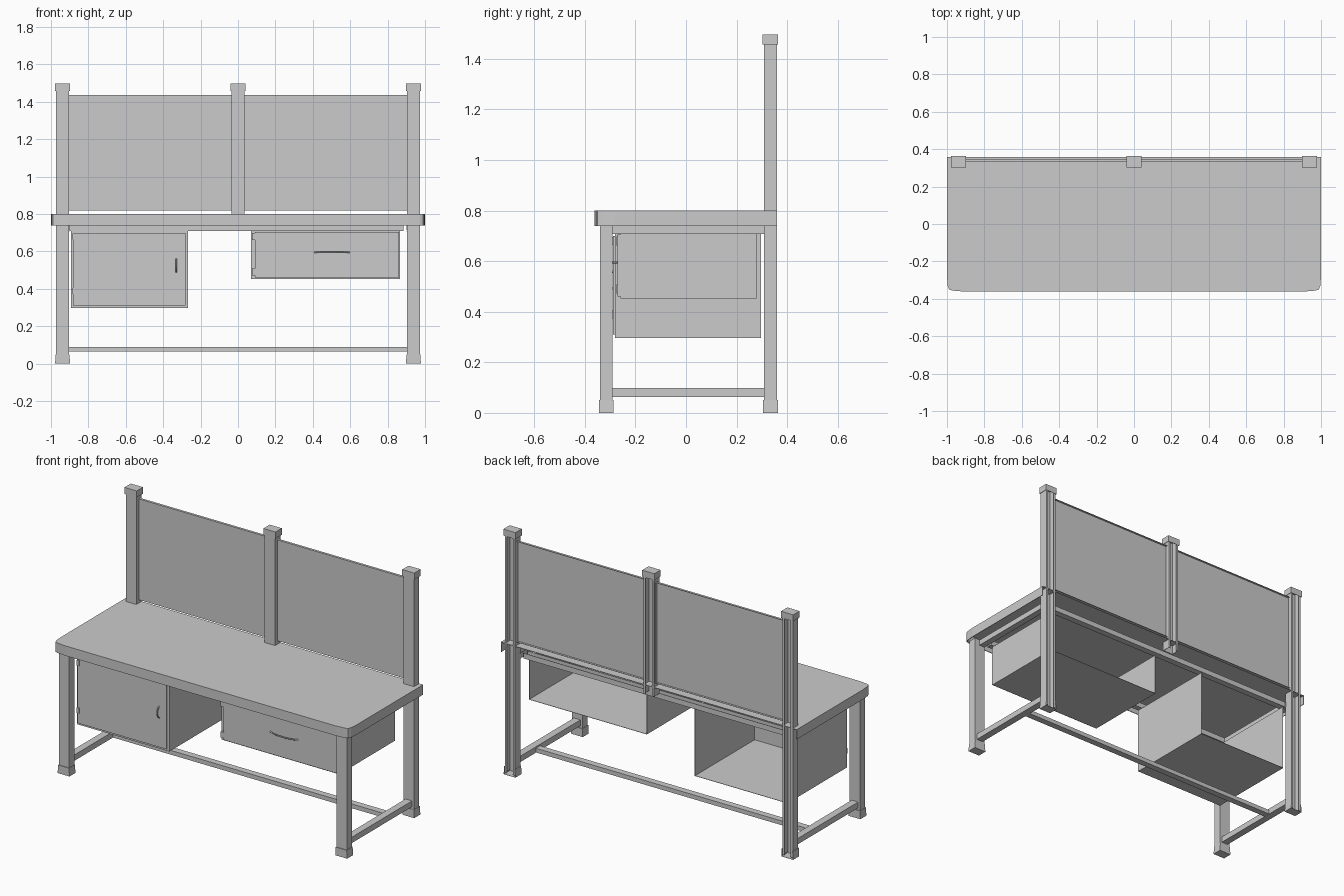
import bpy, bmesh, math
from mathutils import Vector

if "Cube" in bpy.data.objects:
    bpy.data.objects.remove(bpy.data.objects["Cube"])

SIDES = {"-x": (-1, 0, 0), "+x": (1, 0, 0), "-y": (0, -1, 0),
         "+y": (0, 1, 0), "-z": (0, 0, -1), "+z": (0, 0, 1)}


def make(name, bm, wall=0):
    me = bpy.data.meshes.new(name)
    bm.to_mesh(me)
    bm.free()
    ob = bpy.data.objects.new(name, me)
    bpy.context.collection.objects.link(ob)
    if wall:
        m = ob.modifiers.new("wall", "SOLIDIFY")
        m.thickness, m.offset = wall, -1
    return ob


def box(name, x, y, z, open_sides=(), wall=0.003):
    """Box from ranges; any open sides turn it into a folded sheet."""
    bm = bmesh.new()
    bmesh.ops.create_cube(bm, size=1)
    for v in bm.verts:
        v.co = [r[0] + (c + 0.5) * (r[1] - r[0]) for c, r in zip(v.co, (x, y, z))]
    bm.normal_update()
    gone = [f for f in bm.faces
            if any(f.normal.dot(Vector(SIDES[s])) > 0.9 for s in open_sides)]
    if gone:
        bmesh.ops.delete(bm, geom=gone, context="FACES")
    return make(name, bm, wall if gone else 0)


def channel(name, pts, z0, z1, wall=0.003, top=False):
    """Sheet following a plan profile, optionally closed on top."""
    bm = bmesh.new()
    lo = [bm.verts.new((px, py, z0)) for px, py in pts]
    hi = [bm.verts.new((px, py, z1)) for px, py in pts]
    for i in range(len(pts) - 1):
        bm.faces.new((lo[i], lo[i + 1], hi[i + 1], hi[i]))
    if top:
        bm.faces.new(hi)
    return make(name, bm, wall)


def post(name, cx, z0, z1):
    a, b, lip = cx - 0.035, cx + 0.035, 0.014
    channel(name, [(a + lip, 0.359), (a, 0.359), (a, 0.308),
                   (b, 0.308), (b, 0.359), (b - lip, 0.359)], z0, z1)


def handle(name, a, b, bow, radius=0.004):
    cu = bpy.data.curves.new(name, "CURVE")
    cu.dimensions = "3D"
    cu.bevel_depth, cu.bevel_resolution, cu.use_fill_caps = radius, 2, True
    sp = cu.splines.new("POLY")
    n = 10
    sp.points.add(n)
    for i in range(n + 1):
        p = Vector(a).lerp(Vector(b), i / n)
        p.y -= bow * math.sin(math.pi * i / n) ** 0.6 if 0 < i < n else 0
        sp.points[i].co = (*p, 1)
    ob = bpy.data.objects.new(name, cu)
    bpy.context.collection.objects.link(ob)


# Worktop: folded sheet, open at the back and below, eased front corners
corner = [(1, 0.359), (1, -0.28), (0.996, -0.33), (0.988, -0.35), (0.97, -0.356), (0.91, -0.361)]
channel("worktop", [(-x, y) for x, y in corner] + corner[::-1], 0.74, 0.80, 0.004, top=True)

# Legs, feet, posts and side rails
for s, side in ((-1, "left"), (1, "right")):
    cx = s * 0.938
    leg, foot = (cx - 0.035, cx + 0.035), (cx - 0.04, cx + 0.04)
    box(f"front_leg_{side}", leg, (-0.34, -0.29), (0.01, 0.745))
    post(f"back_post_{side}", cx, 0.01, 1.49)
    for where, y, gaps in (("front", (-0.344, -0.286), ()),
                           ("back", (0.304, 0.363), ("+z", "+y"))):
        f = box(f"{where}_foot_{side}", foot, y, (0, 0.05), gaps)
        for v in f.data.vertices:  # slight flare towards the floor
            if v.co.z > 0.04:
                v.co.x = cx + (v.co.x - cx) * 0.92
    box(f"side_stretcher_{side}", (cx - 0.022, cx + 0.022), (-0.292, 0.31), (0.063, 0.099))
    inner = sorted((s * 0.90, s * 0.94))
    box(f"under_side_rail_{side}", inner, (-0.292, 0.31), (0.708, 0.742), ("+z", "-y", "+y"))

post("back_post_centre", 0, 0.742, 1.49)

# Post caps
for cx in (-0.938, 0, 0.938):
    box("post_cap", (cx - 0.041, cx + 0.041), (0.303, 0.364), (1.457, 1.497), ("-z",))

# Back panels: shallow trays between the posts
for name, x in (("left", (-0.903, -0.035)), ("right", (0.035, 0.903))):
    box(f"back_panel_{name}", x, (0.332, 0.347), (0.82, 1.436), ("+y",), 0.002)

# Under-top rails and long floor stretcher
for name, y in (("front", (-0.28, -0.245)), ("back", (0.265, 0.305))):
    box(f"under_rail_{name}", (-0.90, 0.885), y, (0.71, 0.742), ("+z", "-x", "+x"))
box("long_stretcher", (-0.92, 0.92), (0.10, 0.14), (0.064, 0.09))

# Cabinet with door, open at the top and back
box("cabinet_body", (-0.893, -0.267), (-0.28, 0.297), (0.297, 0.71), ("+z", "+y"))
box("cabinet_door", (-0.882, -0.282), (-0.289, -0.279), (0.31, 0.70))
for z in (0.39, 0.68):
    box("cabinet_hinge", (-0.884, -0.868), (-0.294, -0.284), (z - 0.016, z + 0.016))
handle("cabinet_handle", (-0.33, -0.288, 0.49), (-0.33, -0.288, 0.56), 0.022)

# Drawer, open at the top and back
box("drawer_body", (0.07, 0.866), (-0.26, 0.278), (0.453, 0.71), ("+z", "+y"))
box("drawer_front", (0.09, 0.862), (-0.27, -0.259), (0.46, 0.705))
for z in (0.49, 0.68):
    box("drawer_hinge", (0.075, 0.096), (-0.274, -0.258), (z - 0.018, z + 0.018))
handle("drawer_handle", (0.408, -0.269, 0.595), (0.597, -0.269, 0.595), 0.022)
